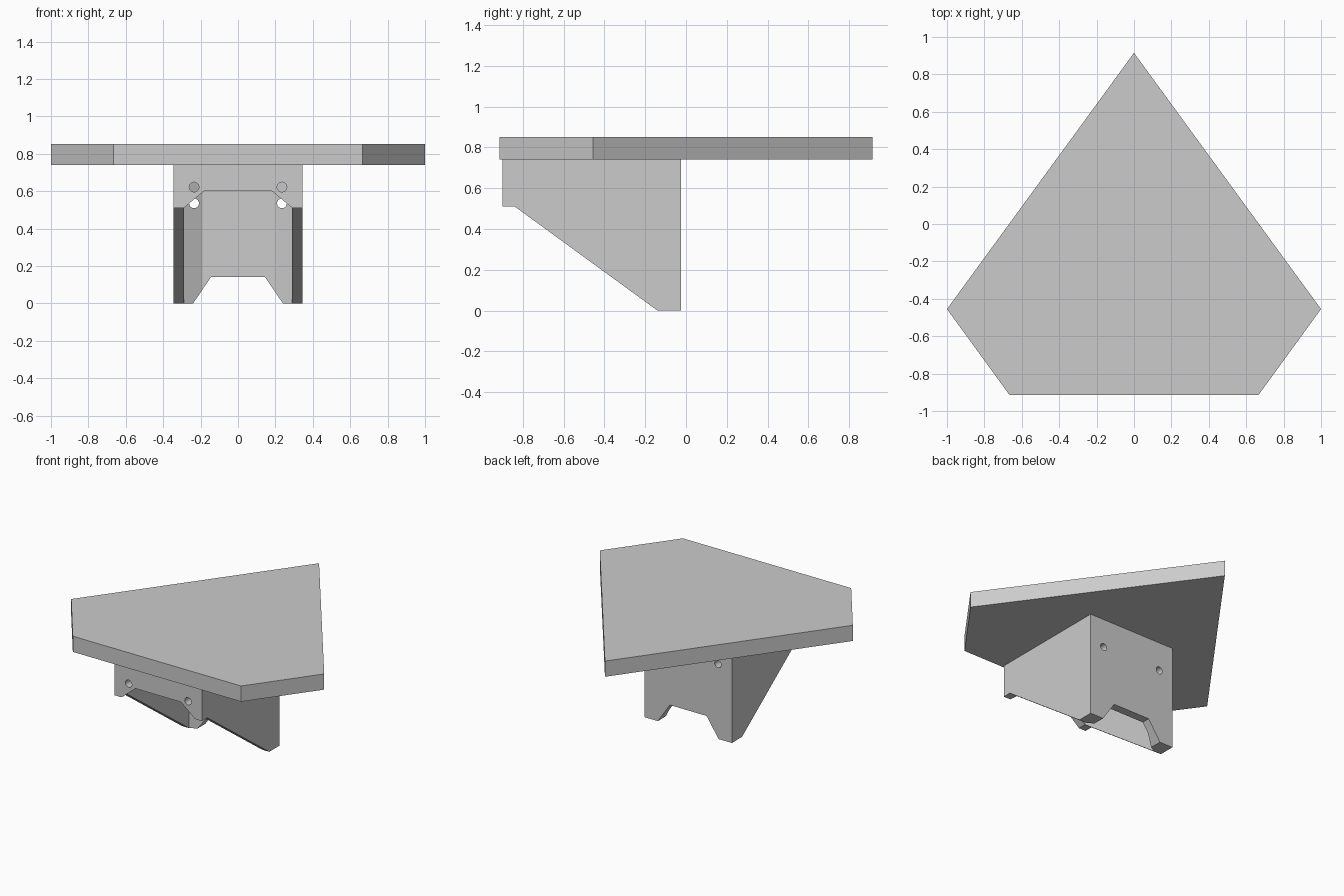
import bpy, bmesh, math
from mathutils import Vector

cube = bpy.data.objects.get("Cube")
if cube:
    bpy.data.objects.remove(cube, do_unlink=True)

grey = bpy.data.materials.new("light grey")
grey.use_nodes = True
colour = (0.6, 0.6, 0.6, 1)
grey.diffuse_color = colour
grey.node_tree.nodes["Principled BSDF"].inputs["Base Color"].default_value = colour


def prism(name, outline, axis, low, high):
    """Extrude a 2D outline along x, y or z; the outline uses the other two axes in order."""
    bm = bmesh.new()

    def place(p):
        co = list(p)
        co.insert("xyz".index(axis), low)
        return bm.verts.new(co)

    face = bm.faces.new([place(p) for p in outline])
    shift = Vector([(high - low) * (a == axis) for a in "xyz"])
    top = bmesh.ops.extrude_face_region(bm, geom=[face])["geom"]
    bmesh.ops.translate(bm, vec=shift, verts=[v for v in top if isinstance(v, bmesh.types.BMVert)])
    bmesh.ops.recalc_face_normals(bm, faces=bm.faces)
    mesh = bpy.data.meshes.new(name)
    bm.to_mesh(mesh)
    bm.free()
    mesh.materials.append(grey)
    obj = bpy.data.objects.new(name, mesh)
    bpy.context.collection.objects.link(obj)
    return obj


def mirrored(half):
    """Complete a left half outline across x = 0."""
    return half + [(-x, v) for x, v in reversed(half) if x]


def cut(body, cutter):
    mod = body.modifiers.new("cut", "BOOLEAN")
    mod.operation, mod.solver, mod.object = "DIFFERENCE", "EXACT", cutter
    bpy.context.view_layer.objects.active = body
    bpy.ops.object.modifier_apply(modifier=mod.name)
    bpy.data.objects.remove(cutter, do_unlink=True)


# Five-sided top plate
prism("top_plate", mirrored([(0, 0.915), (1, -0.455), (0.665, -0.915)]), "z", 0.74, 0.852)

# Hollow mounting bracket with thickened back corners
bracket = prism("mounting_bracket", mirrored([(0.345, -0.9), (0.345, -0.025)]), "z", 0, 0.74)
cavity = mirrored([(0.29, -0.84), (0.29, -0.14), (0.19, -0.085)])
cut(bracket, prism("cavity_cutter", cavity, "z", -0.1, 0.8))

# Sloping underside of the side walls
slope = [(-0.14, 0), (-0.14, -0.1), (-1, -0.1), (-1, 0.51), (-0.84, 0.51)]
cut(bracket, prism("slope_cutter", slope, "x", -0.5, 0.5))

# Notches in the lower edges of the front and back walls
front_notch = mirrored([(0.29, 0.4), (0.29, 0.51), (0.18, 0.602)])
cut(bracket, prism("front_notch_cutter", front_notch, "y", -1, -0.8))
back_notch = mirrored([(0.307, -0.1), (0.24, 0), (0.145, 0.14)])
cut(bracket, prism("back_notch_cutter", back_notch, "y", -0.3, 0.1))

# Screw holes
for x in (-0.235, 0.235):
    for z, low, high in ((0.622, -1, -0.8), (0.535, -0.3, 0.1)):
        ring = [(x + 0.026 * math.cos(math.tau * i / 24), z + 0.026 * math.sin(math.tau * i / 24))
                for i in range(24)]
        cut(bracket, prism("hole_cutter", ring, "y", low, high))
